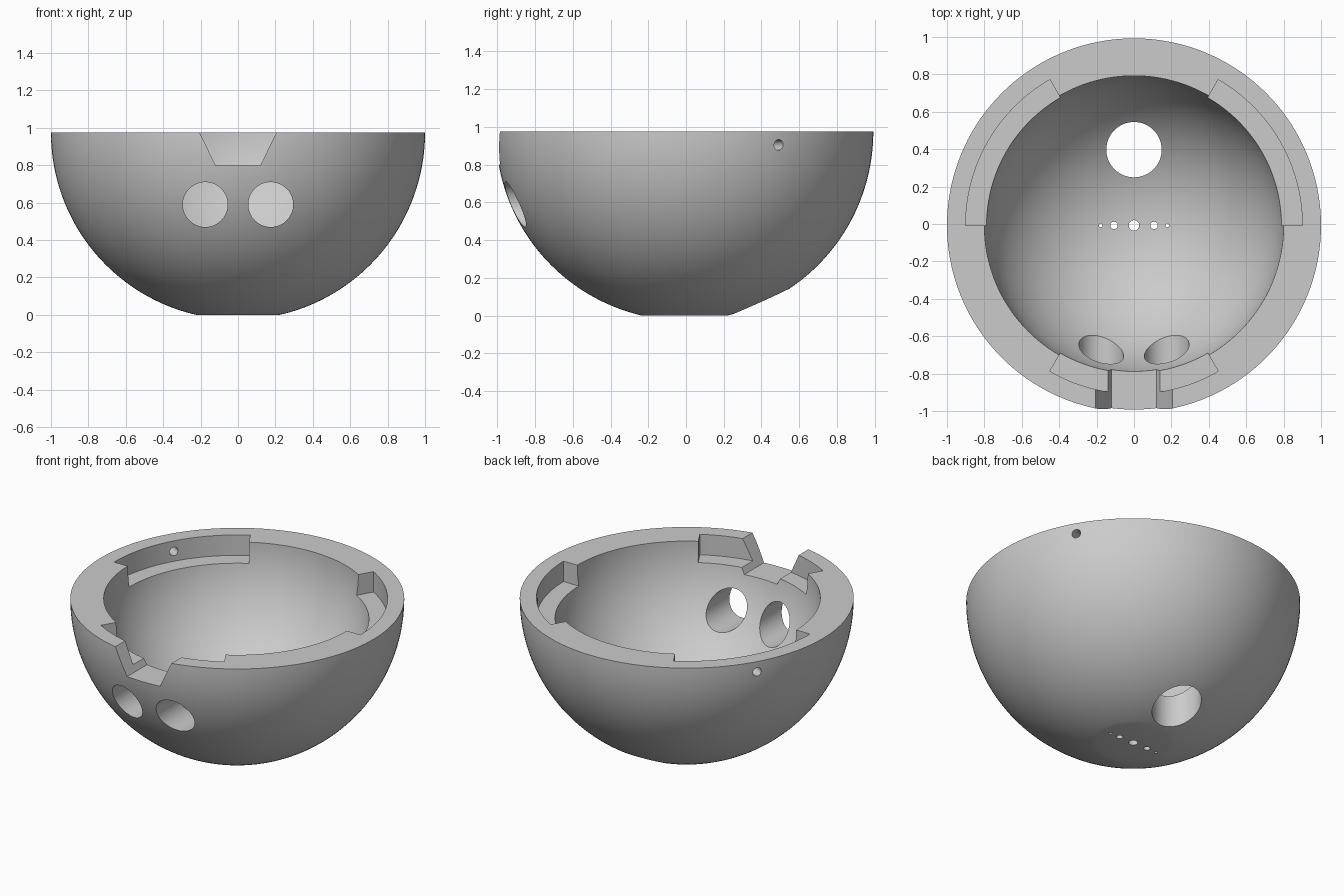
import bpy, bmesh, math
from mathutils import Matrix, Vector

RIM = 0.975          # rim height, also the centre of both spheres
OUTER, INNER = 1.0, 0.8
SHIFT_Y = -0.0075    # keeps the notched bowl centred

cube = bpy.data.objects.get("Cube")
if cube:
    bpy.data.objects.remove(cube)

grey = bpy.data.materials.new("plain grey")
grey.use_nodes = True
colour = (0.6, 0.6, 0.6, 1)
grey.diffuse_color = colour
grey.node_tree.nodes["Principled BSDF"].inputs["Base Color"].default_value = colour


def make_object(name, bm):
    bmesh.ops.recalc_face_normals(bm, faces=bm.faces)
    mesh = bpy.data.meshes.new(name)
    bm.to_mesh(mesh)
    bm.free()
    mesh.materials.append(grey)
    obj = bpy.data.objects.new(name, mesh)
    bpy.context.collection.objects.link(obj)
    return obj


def prism(name, outline, offset):
    """Extrude a closed outline along an offset."""
    bm = bmesh.new()
    face = bm.faces.new([bm.verts.new(p) for p in outline])
    new = bmesh.ops.extrude_face_region(bm, geom=[face])["geom"]
    bmesh.ops.translate(bm, vec=offset,
                        verts=[v for v in new if isinstance(v, bmesh.types.BMVert)])
    return make_object(name, bm)


def drill(name, start, end, radius, sides=48):
    """Round cutter between two points."""
    start, end = Vector(start), Vector(end)
    axis = end - start
    bm = bmesh.new()
    turn = axis.to_track_quat('Z', 'Y').to_matrix().to_4x4()
    bmesh.ops.create_cone(bm, cap_ends=True, segments=sides, radius1=radius,
                          radius2=radius, depth=axis.length,
                          matrix=Matrix.Translation((start + end) / 2) @ turn)
    return make_object(name, bm)


def arc(radius, a, b, z, steps=32):
    angles = [math.radians(a + (b - a) * i / steps) for i in range(steps + 1)]
    return [(radius * math.cos(t), radius * math.sin(t), z) for t in angles]


# Bowl: thick hemispherical shell with a flat foot, revolved round z
foot = math.asin(RIM / OUTER)
steps = 48
profile = [(0, 0, 0)]
for i in range(steps, -1, -1):
    t = foot * i / steps
    profile.append((OUTER * math.cos(t), 0, RIM - OUTER * math.sin(t)))
for i in range(steps):
    t = math.pi / 2 * i / steps
    profile.append((INNER * math.cos(t), 0, RIM - INNER * math.sin(t)))
profile.append((0, 0, RIM - INNER))
bm = bmesh.new()
verts = [bm.verts.new(p) for p in profile]
edges = [bm.edges.new(pair) for pair in zip(verts, verts[1:])]
bmesh.ops.spin(bm, geom=verts + edges, cent=(0, 0, 0), axis=(0, 0, 1),
               angle=math.tau, steps=144, use_duplicate=False)
bmesh.ops.remove_doubles(bm, verts=bm.verts, dist=0.0001)
bowl = make_object("bowl", bm)

cutters = []

# Three recesses round the inner rim
for name, a, b in (("left_recess", 0, 60), ("right_recess", 120, 180),
                   ("front_recess", 240, 300)):
    floor = RIM - 0.135
    outline = arc(0.9, a, b, floor) + arc(0.65, b, a, floor)
    cutters.append(prism(name, outline, (0, 0, 0.4)))

# Tapered notch through the front wall
slope = (0.205 - 0.12) / 0.175
top = 0.12 + slope * 0.3
cutters.append(prism("front_notch", [(-0.12, -1.2, 0.8), (0.12, -1.2, 0.8),
                                     (top, -1.2, 1.1), (-top, -1.2, 1.1)], (0, 0.7, 0)))

# Paired holes: front openings, rim pin holes and small foot holes
for side, s in (("left", 1), ("right", -1)):
    cutters.append(drill(side + "_front_hole", (s * 0.175, -1.2, 0.59),
                         (s * 0.175, -0.4, 0.59), 0.12, 64))
    c, n = s * math.cos(math.pi / 6), math.sin(math.pi / 6)
    cutters.append(drill(side + "_pin_hole", (0.7 * c, 0.7 * n, 0.905),
                         (1.2 * c, 1.2 * n, 0.905), 0.028, 24))
    for x, r in ((0.107, 0.02), (0.178, 0.01)):
        cutters.append(drill(side + "_foot_hole", (s * x, 0, -0.2), (s * x, 0, 0.4), r, 24))

# Centre foot hole and large rear hole
cutters.append(drill("centre_foot_hole", (0, 0, -0.2), (0, 0, 0.4), 0.028, 32))
cutters.append(drill("rear_hole", (0, 0.405, -0.2), (0, 0.405, 0.6), 0.148, 64))

# Cut everything, then drop the cutters
bpy.context.view_layer.objects.active = bowl
for cutter in cutters:
    cutter.hide_render = True
    mod = bowl.modifiers.new(cutter.name, 'BOOLEAN')
    mod.operation = 'DIFFERENCE'
    mod.solver = 'EXACT'
    mod.object = cutter
    bpy.ops.object.modifier_apply(modifier=mod.name)
    bpy.data.objects.remove(cutter)

# Smooth curved walls, sharp rims
bowl.location.y = SHIFT_Y
bpy.ops.object.select_all(action='DESELECT')
bowl.select_set(True)
bpy.ops.object.shade_smooth_by_angle(angle=math.radians(30))
